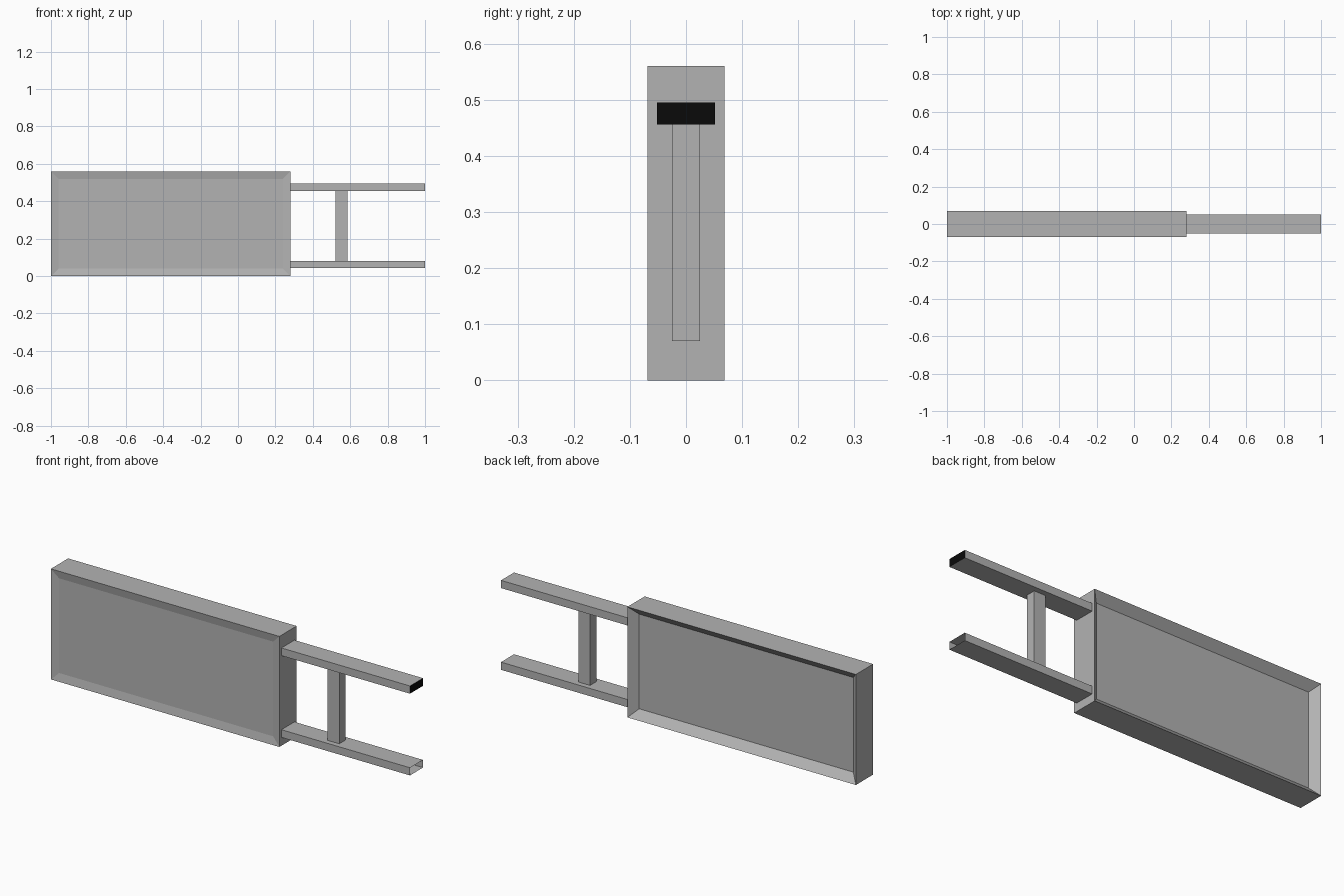
import bpy
import bmesh
from mathutils import Vector

default = bpy.data.objects.get("Cube")
if default:
    bpy.data.objects.remove(default, do_unlink=True)


def make_material(name, value):
    mat = bpy.data.materials.new(name)
    mat.use_nodes = True
    colour = (value, value, value, 1)
    mat.diffuse_color = colour
    mat.node_tree.nodes["Principled BSDF"].inputs["Base Color"].default_value = colour
    return mat


grey = make_material("mid grey", 0.45)
black = make_material("black", 0.003)


def make_box(name, low, high, edit=None):
    """Box between two corners, optionally reshaped by an edit function."""
    low, high = Vector(low), Vector(high)
    bm = bmesh.new()
    bmesh.ops.create_cube(bm, size=1)
    for v in bm.verts:
        v.co = (low + high) / 2 + v.co * (high - low)
    bm.normal_update()
    if edit:
        edit(bm)
    mesh = bpy.data.meshes.new(name)
    bm.to_mesh(mesh)
    bm.free()
    mesh.materials.append(grey)
    mesh.materials.append(black)
    obj = bpy.data.objects.new(name, mesh)
    bpy.context.collection.objects.link(obj)
    return obj


def faces_towards(bm, direction):
    return [f for f in bm.faces if f.normal.dot(Vector(direction)) > 0.9]


# Framed panel, shallow recess in front and a deeper one behind
def recess_panel(bm):
    for side, depth in ((-1, 0.008), (1, 0.037)):
        bmesh.ops.inset_individual(bm, faces=faces_towards(bm, (0, side, 0)),
                                   thickness=0.057, depth=-depth)


# Upper rail has a black end cap, lower rail is an open tube
def black_end(bm):
    for f in faces_towards(bm, (1, 0, 0)):
        f.material_index = 1


def open_end(bm):
    bmesh.ops.delete(bm, geom=faces_towards(bm, (1, 0, 0)), context="FACES_ONLY")


make_box("framed_panel", (-1, -0.069, 0), (0.28, 0.069, 0.56), recess_panel)
for name, z, edit in (("upper_rail", 0.456, black_end), ("lower_rail", 0.042, open_end)):
    make_box(name, (0.28, -0.052, z), (1, 0.052, z + 0.039), edit)

# Rung joining the rails
make_box("rung", (0.52, -0.025, 0.07), (0.585, 0.025, 0.47))
